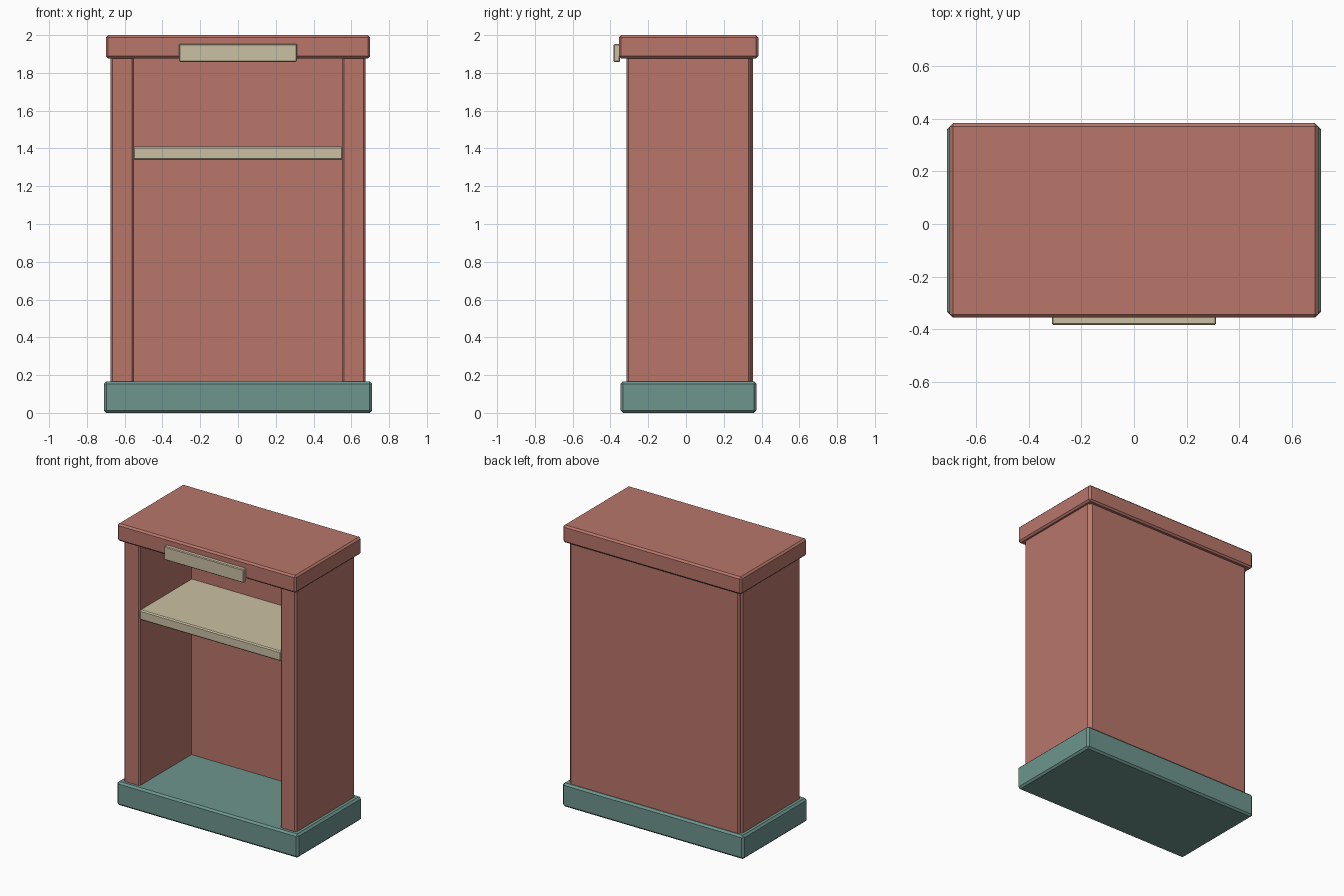
import bpy

if "Cube" in bpy.data.objects:
    bpy.data.objects.remove(bpy.data.objects["Cube"])


def material(name, rgb):
    m = bpy.data.materials.new(name)
    m.diffuse_color = (*rgb, 1)
    m.use_nodes = True
    m.node_tree.nodes["Principled BSDF"].inputs["Base Color"].default_value = m.diffuse_color
    return m


RED = material("red_paint", (0.48, 0.18, 0.145))
GREEN = material("green_paint", (0.155, 0.30, 0.27))
CREAM = material("cream_paint", (0.60, 0.53, 0.37))


def board(name, lo, hi, mat, bevel=0.011):
    """Chamfered box between two corners."""
    bpy.ops.mesh.primitive_cube_add(size=1, location=[(a + b) / 2 for a, b in zip(lo, hi)])
    ob = bpy.context.object
    ob.name = name
    ob.scale = [b - a for a, b in zip(lo, hi)]
    bpy.ops.object.transform_apply(location=False, rotation=False, scale=True)
    mod = ob.modifiers.new("chamfer", "BEVEL")
    mod.width = bevel
    mod.segments = 1
    ob.data.materials.append(mat)
    return ob


# plinth and top
board("base", (-0.71, -0.347, 0), (0.71, 0.373, 0.167), GREEN, 0.013)
board("top", (-0.70, -0.355, 1.877), (0.70, 0.383, 2.0), RED, 0.012)

# side panels
for side, s in (("left", -1), ("right", 1)):
    xs = sorted((s * 0.55, s * 0.676))
    board(side + "_side", (xs[0], -0.315, 0.15), (xs[1], 0.341, 1.892), RED)

# back panel
board("back_panel", (-0.664, 0.265, 0.15), (0.664, 0.354, 1.892), RED)

# shelf
board("shelf", (-0.555, -0.312, 1.34), (0.555, 0.275, 1.411), CREAM, 0.008)

# blank sign plate on the top's front edge
board("sign_plate", (-0.312, -0.383, 1.858), (0.312, -0.349, 1.953), CREAM, 0.005)
